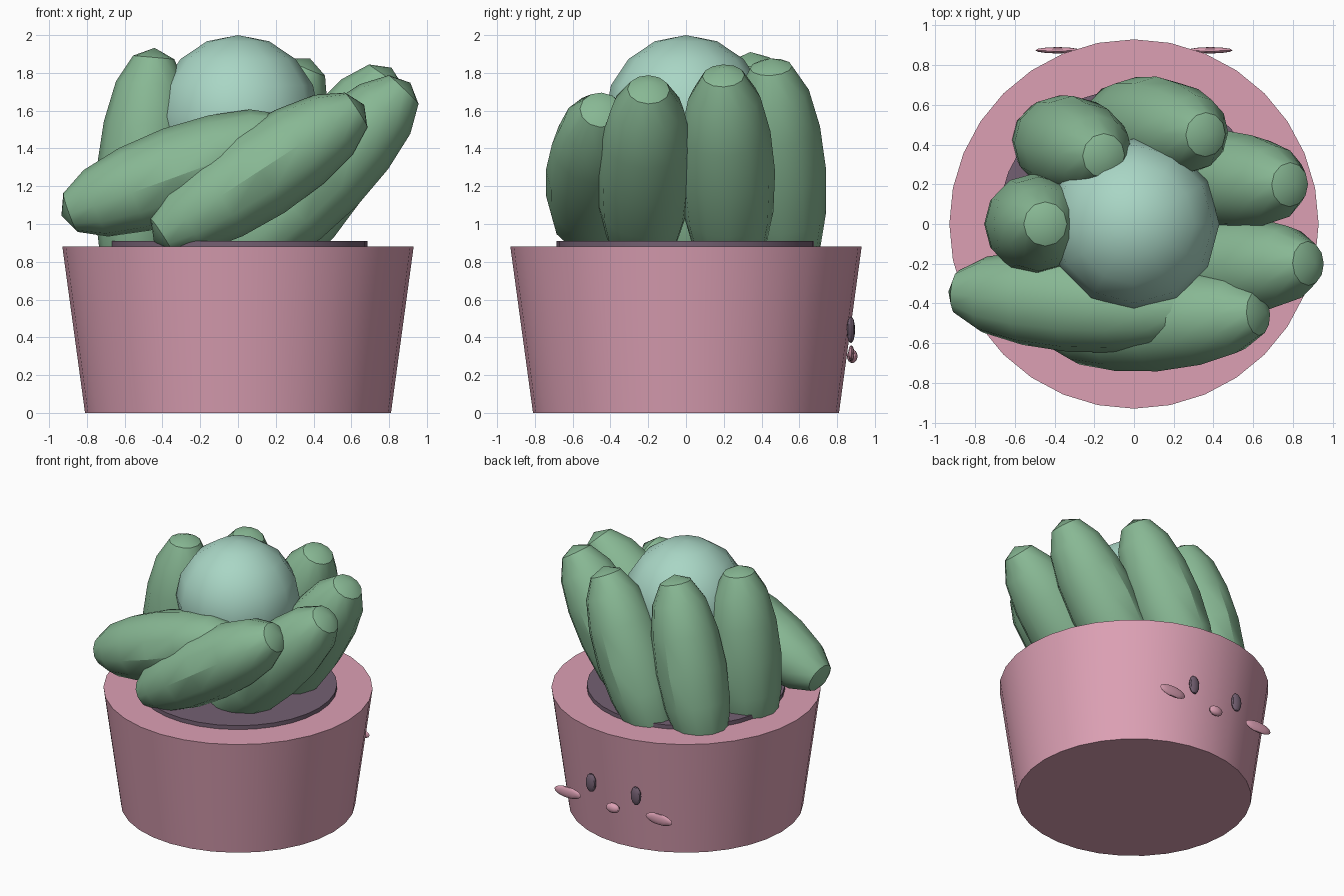
import bpy, bmesh, math
from mathutils import Vector, Matrix

if "Cube" in bpy.data.objects:
    bpy.data.objects.remove(bpy.data.objects["Cube"])


def material(name, hex_rgb):
    m = bpy.data.materials.new(name)
    lin = []
    for i in (0, 2, 4):
        c = int(hex_rgb[i:i + 2], 16) / 255
        lin.append(c / 12.92 if c <= 0.04045 else ((c + 0.055) / 1.055) ** 2.4)
    m.diffuse_color = (*lin, 1)
    m.use_nodes = True
    m.node_tree.nodes["Principled BSDF"].inputs["Base Color"].default_value = m.diffuse_color
    return m


PINK = material("pot_pink", "DCA0B4")
GREEN = material("leaf_green", "88B894")
MINT = material("ball_mint", "A9D6C5")
DARK = material("soil_dark", "746072")


def add_object(name, bm, mat, smooth_angle=30.5):
    mesh = bpy.data.meshes.new(name)
    bm.to_mesh(mesh)
    bm.free()
    ob = bpy.data.objects.new(name, mesh)
    bpy.context.collection.objects.link(ob)
    mesh.materials.append(mat)
    bpy.ops.object.select_all(action='DESELECT')
    ob.select_set(True)
    bpy.context.view_layer.objects.active = ob
    bpy.ops.object.shade_smooth_by_angle(angle=math.radians(smooth_angle))
    return ob


def ellipsoid(name, loc, size, mat, blunt=0.0, rot=None):
    """Low-poly sphere with scaled axes; blunt widens the ends."""
    bm = bmesh.new()
    bmesh.ops.create_uvsphere(bm, u_segments=12, v_segments=8, radius=1)
    for v in bm.verts:
        widen = 1 + blunt * abs(v.co.z) ** 3
        v.co = Vector((v.co.x * widen * size[0], v.co.y * widen * size[1], v.co.z * size[2]))
    if rot is not None:
        bm.transform(rot)
    bm.transform(Matrix.Translation(loc))
    return add_object(name, bm, mat)


def frustum(name, r_low, r_high, z_low, z_high, mat):
    bm = bmesh.new()
    bmesh.ops.create_cone(bm, cap_ends=True, segments=32, radius1=r_low,
                          radius2=r_high, depth=z_high - z_low)
    bm.transform(Matrix.Translation((0, 0, (z_low + z_high) / 2)))
    return add_object(name, bm, mat)


# Pot and soil
frustum("pot", 0.81, 0.93, 0, 0.88, PINK)
frustum("soil", 0.685, 0.685, 0.86, 0.91, DARK)

# Central ball
ellipsoid("center_ball", (0, 0, 1.57), (0.43, 0.43, 0.43), MINT)

# Ring of seven leaves, each tilted further towards +x than the last
tilts = [5, 15, 24, 33, 44, 57, 70]
leans = [0, -0.05, -0.04, -0.02, 0.02, 0.04, -0.05]
for i, (tilt, lean) in enumerate(zip(tilts, leans)):
    a = math.pi - i * math.tau / 7
    t = math.radians(tilt)
    axis = Vector((math.sin(t), lean / 0.66, math.cos(t)))
    rot = Vector((0, 0, 1)).rotation_difference(axis).to_matrix().to_4x4()
    ellipsoid(f"leaf_{i + 1}", (0.5 * math.cos(a), 0.5 * math.sin(a), 1.27),
              (0.25, 0.255, 0.665), GREEN, 0.18, rot)

# Face on the back of the pot
for side, s in (("left", -1), ("right", 1)):
    ellipsoid(f"eye_{side}", (s * 0.19, 0.873, 0.44), (0.042, 0.022, 0.07), DARK)
    ellipsoid(f"cheek_{side}", (s * 0.385, 0.875, 0.315), (0.112, 0.016, 0.042), PINK)
ellipsoid("mouth", (0, 0.88, 0.30), (0.055, 0.028, 0.036), PINK)
